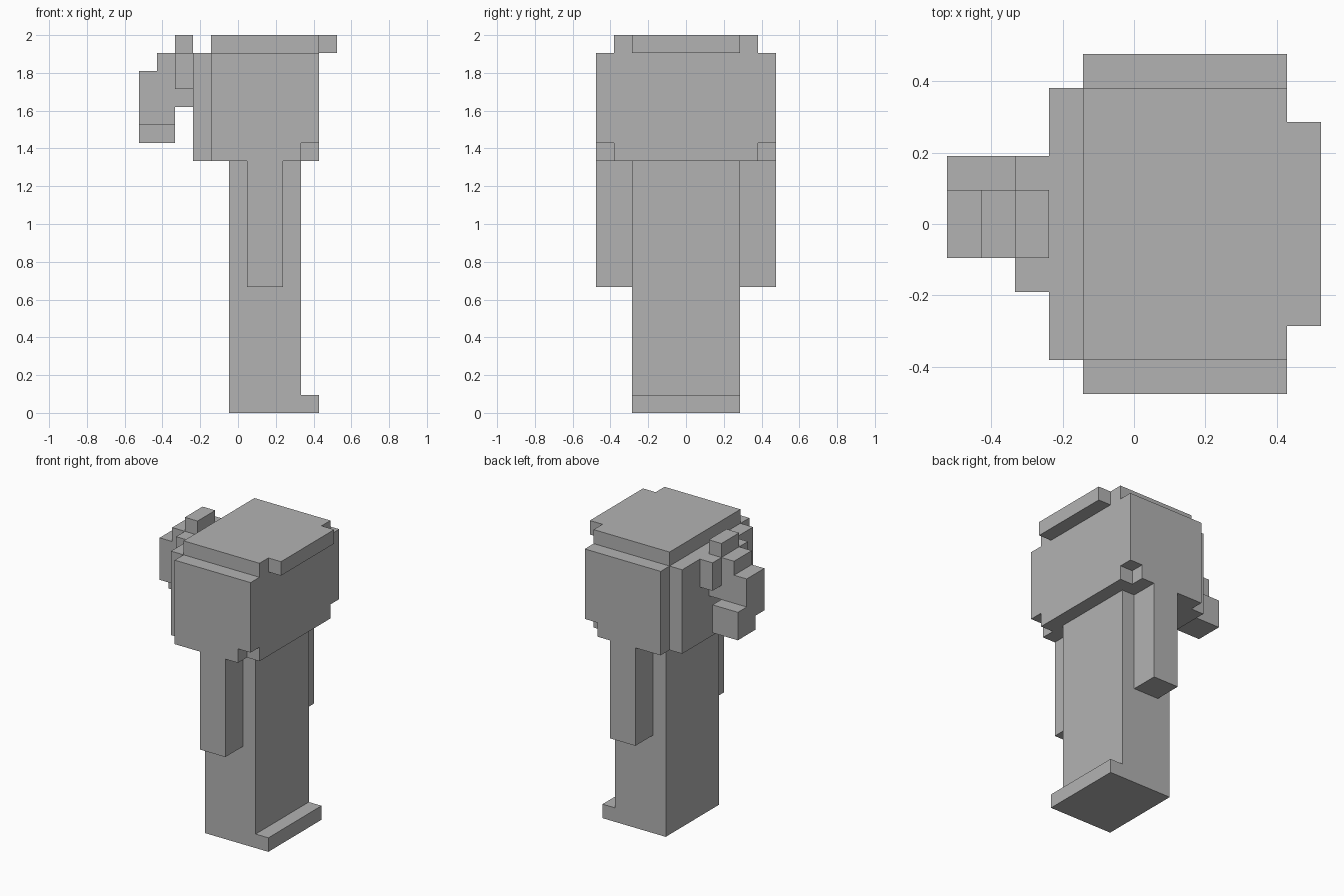
import bpy
import bmesh
from itertools import product
from mathutils import Vector

cube = bpy.data.objects.get("Cube")
if cube:
    bpy.data.objects.remove(cube, do_unlink=True)

UNIT = 2 / 21          # edge of one block
X_SHIFT = -5.5         # block columns count from the back of the model

grey = bpy.data.materials.new("plain_grey")
grey.use_nodes = True
colour = (0.45, 0.45, 0.45, 1)
grey.diffuse_color = colour
grey.node_tree.nodes["Principled BSDF"].inputs["Base Color"].default_value = colour


def cells(x, y, z):
    """All blocks inside the given (start, end) ranges."""
    return set(product(range(*x), range(*y), range(*z)))


def build(name, blocks):
    """Make the outer skin of a set of blocks, with flat areas merged."""
    bm = bmesh.new()
    for block in blocks:
        for axis in range(3):
            for side in (0, 1):
                step = [0, 0, 0]
                step[axis] = 2 * side - 1
                if tuple(a + b for a, b in zip(block, step)) in blocks:
                    continue
                ring = []
                for a, b in ((0, 0), (1, 0), (1, 1), (0, 1)):
                    p = Vector(block)
                    p[axis] += side
                    p[(axis + 1) % 3] += a
                    p[(axis + 2) % 3] += b
                    p.x += X_SHIFT
                    ring.append(bm.verts.new(p * UNIT))
                bm.faces.new(ring if side else ring[::-1])
    bmesh.ops.remove_doubles(bm, verts=bm.verts[:], dist=UNIT / 100)
    bmesh.ops.dissolve_limit(bm, angle_limit=0.01, verts=bm.verts[:], edges=bm.edges[:])
    mesh = bpy.data.meshes.new(name)
    bm.to_mesh(mesh)
    bm.free()
    mesh.materials.append(grey)
    obj = bpy.data.objects.new(name, mesh)
    bpy.context.collection.objects.link(obj)
    return obj


# Body with the toes stepping forward
build("body", cells((5, 9), (-3, 3), (0, 14)) | cells((9, 10), (-3, 3), (0, 1)))

# Arms hanging at both sides
for name, y in (("arm_a", (3, 5)), ("arm_b", (-5, -3))):
    build(name, cells((6, 8), y, (7, 14)))

# Head, with the lower face corners cut away
head = cells((4, 10), (-5, 5), (14, 20))
for y in ((-5, -4), (4, 5)):
    head -= cells((9, 10), y, (14, 15))
head |= cells((3, 4), (-4, 4), (14, 20))      # back of the head
head |= cells((4, 10), (-4, 4), (20, 21))     # crown
head |= cells((10, 11), (-3, 3), (20, 21))    # fringe
build("head", head)

# Tied hair: band with two side wings, drooping tail, tip turned aside
tail = cells((2, 3), (-1, 1), (17, 21))
tail |= cells((2, 3), (-2, 2), (18, 20))
tail |= cells((1, 2), (-1, 1), (16, 20))
tail |= cells((0, 1), (-1, 1), (16, 19))
tail |= cells((0, 2), (0, 2), (15, 17))
build("hair_tail", tail)
